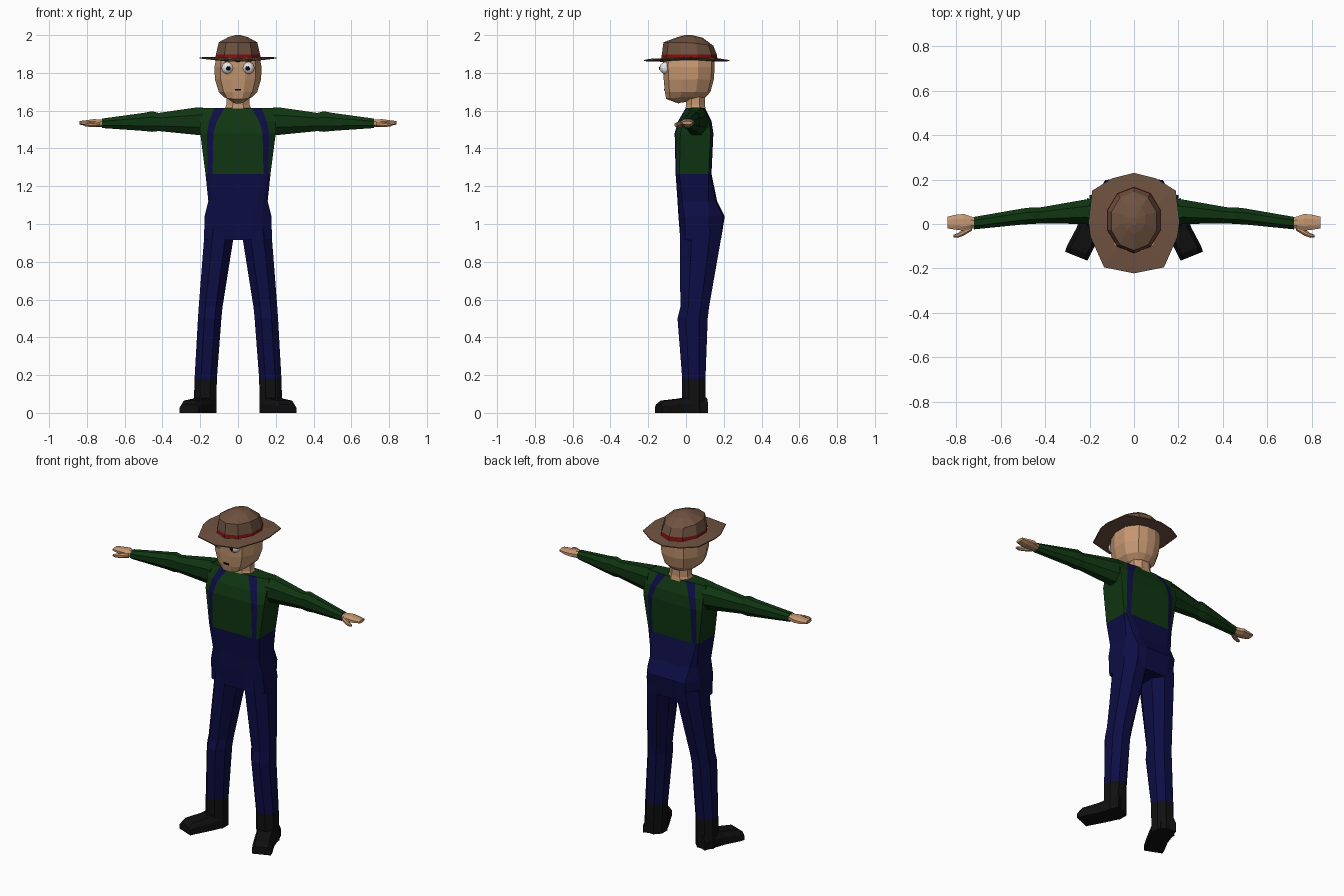
import bpy, bmesh, math
from mathutils import Vector

cube = bpy.data.objects.get("Cube")
if cube:
    bpy.data.objects.remove(cube, do_unlink=True)


def material(name, *rgb):
    m = bpy.data.materials.new(name)
    m.use_nodes = True
    m.diffuse_color = (*rgb, 1)
    m.node_tree.nodes["Principled BSDF"].inputs["Base Color"].default_value = (*rgb, 1)
    return m


GREEN = material("shirt green", .005, .036, .006)
NAVY = material("overall navy", .004, .004, .06)
SKIN = material("skin", .56, .31, .165)
BROWN = material("hat brown", .16, .085, .052)
RED = material("band red", .22, .005, .005)
BLACK = material("boot black", .005, .005, .005)
WHITE = material("eye white", .8, .8, .8)
DARK = material("pupil black", .002, .002, .002)


def finish(name, bm, mats):
    bmesh.ops.recalc_face_normals(bm, faces=bm.faces)
    me = bpy.data.meshes.new(name)
    bm.to_mesh(me)
    bm.free()
    for m in mats:
        me.materials.append(m)
    ob = bpy.data.objects.new(name, me)
    bpy.context.collection.objects.link(ob)
    return ob


def loft(name, rings, mats, rule=lambda row, col: 0, side=1):
    """Skin a list of equal point rings; side=-1 mirrors the part."""
    bm = bmesh.new()
    rows = [[bm.verts.new((p[0] * side, p[1], p[2])) for p in r] for r in rings]
    n = len(rows[0])
    for j in range(len(rows) - 1):
        for i in range(n):
            k = (i + 1) % n
            f = bm.faces.new((rows[j][i], rows[j][k], rows[j + 1][k], rows[j + 1][i]))
            f.material_index = rule(j, i)
    for j, row in ((0, rows[0]), (len(rows) - 2, rows[-1])):
        bm.faces.new(row).material_index = rule(j, -1)
    return finish(name, bm, mats)


def octagon(u0, u1, v0, v1, cut=.28):
    """Rectangle with cut corners."""
    a, b = (u1 - u0) * cut, (v1 - v0) * cut
    return [(u0 + a, v0), (u1 - a, v0), (u1, v0 + b), (u1, v1 - b),
            (u1 - a, v1), (u0 + a, v1), (u0, v1 - b), (u0, v0 + b)]


def level(z, x0, x1, y0, y1, cut=.28):
    return [(x, y, z) for x, y in octagon(x0, x1, y0, y1, cut)]


def upright(x, y0, y1, z0, z1, cut=.28):
    return [(x, y, z) for y, z in octagon(y0, y1, z0, z1, cut)]


def mirrored(half):
    return half + [(-x, *rest) for x, *rest in reversed(half)]


# Torso: strap columns run up the front and back
def torso_ring(z, xi, xo, w, yf, yb, sf, sb):
    return mirrored([(xi, yf, z), (xo, yf + .008, z), (w, sf, z),
                     (w, sb, z), (xo, yb - .008, z), (xi, yb, z)])


torso = [torso_ring(*r) for r in (
    (.915, .08, .13, .18, -.03, .185, .0, .11),
    (1.04, .08, .13, .177, -.04, .205, -.01, .12),
    (1.12, .10, .135, .157, -.045, .165, -.02, .12),
    (1.265, .135, .16, .172, -.055, .135, -.035, .12),
    (1.48, .13, .165, .2, -.06, .145, -.03, .13),
    (1.545, .112, .152, .2, -.042, .135, -.01, .12),
    (1.615, .07, .125, .2, 0, .10, .02, .09))]
loft("torso", torso, [NAVY, GREEN],
     lambda row, col: int(row > 2 and col not in (0, 4, 6, 10)))

for side, tag in ((1, "left"), (-1, "right")):
    # Trouser leg with boot shaft
    loft(tag + "_leg", [
        level(0, .115, .235, -.02, .105),
        level(.18, .112, .23, -.02, .103),
        level(.5, .088, .212, -.045, .115),
        level(.56, .082, .208, -.03, .122),
        level(.92, .025, .18, -.032, .185),
        level(.98, .005, .178, -.03, .19)], [BLACK, NAVY],
        lambda row, col: int(row > 0), side)

    # Boot foot turned outward
    foot = []
    for cx, cy, half, top in ((.168, .1, .045, .08), (.178, .03, .06, .085),
                              (.205, -.035, .056, .075), (.25, -.12, .056, .065),
                              (.26, -.145, .054, .045)):
        dx, dy = half * .93, half * .37
        foot.append([(cx - dx, cy - dy, 0), (cx + dx, cy + dy, 0),
                     (cx + dx, cy + dy, top * .6), (cx + dx * .7, cy + dy * .7, top),
                     (cx - dx * .7, cy - dy * .7, top), (cx - dx, cy - dy, top * .6)])
    loft(tag + "_foot", foot, [BLACK], side=side)

    # Sleeve
    loft(tag + "_sleeve", [
        upright(.185, -.005, .115, 1.47, 1.618),
        upright(.22, 0, .11, 1.472, 1.617),
        upright(.42, .003, .075, 1.492, 1.588),
        upright(.455, .0, .075, 1.488, 1.597),
        upright(.50, -.002, .07, 1.493, 1.588),
        upright(.72, -.024, .032, 1.508, 1.558)], [GREEN], side=side)

    # Hand and thumb
    loft(tag + "_hand", [
        upright(.70, -.018, .026, 1.514, 1.552),
        upright(.735, -.022, .034, 1.514, 1.554),
        upright(.765, -.03, .045, 1.515, 1.555),
        upright(.80, -.026, .042, 1.518, 1.55),
        upright(.84, -.02, .033, 1.527, 1.545)], [SKIN], side=side)
    loft(tag + "_thumb", [
        upright(.73, -.03, -.005, 1.516, 1.545),
        upright(.77, -.054, -.025, 1.514, 1.54),
        upright(.795, -.062, -.042, 1.515, 1.535),
        upright(.812, -.06, -.048, 1.518, 1.53)], [SKIN], side=side)

    # Eye and pupil
    for part, mat, r, loc in (("_eye", WHITE, .032, (.055, -.108, 1.826)),
                              ("_pupil", DARK, .013, (.052, -.131, 1.824))):
        bm = bmesh.new()
        bmesh.ops.create_uvsphere(bm, u_segments=12, v_segments=8, radius=r)
        ob = finish(tag + part, bm, [mat])
        ob.location = (loc[0] * side, loc[1], loc[2])

# Neck
loft("neck", [level(1.59, -.078, .078, -.005, .108),
              level(1.63, -.062, .062, .0, .1),
              level(1.70, -.06, .06, .0, .1)], [SKIN])


# Head
def head_ring(z, w, yf, yb, lift=0):
    d = yb - yf
    return mirrored([(w * .3, yf, z), (w * .75, yf + d * .1, z + lift * .3),
                     (w, yf + d * .36, z + lift), (w, yf + d * .68, z + lift),
                     (w * .62, yb - d * .06, z + lift), (w * .22, yb, z + lift)])


loft("head", [head_ring(1.638, .035, -.04, .07, .015),
              head_ring(1.662, .075, -.105, .105, .01),
              head_ring(1.70, .102, -.112, .13),
              head_ring(1.765, .122, -.118, .147),
              head_ring(1.83, .125, -.122, .152),
              head_ring(1.88, .115, -.12, .15)], [SKIN])

# Mouth
bm = bmesh.new()
bmesh.ops.create_cube(bm, size=1)
mouth = finish("mouth", bm, [DARK])
mouth.scale = (.034, .008, .01)
mouth.location = (0, -.113, 1.711)

# Hat brim
edge = [(.0001, -.222), (.135, -.195), (.195, -.06), (.205, .01),
        (.188, .15), (.1, .205), (.0001, .23)]
brim = []
for scale, dz in ((.5, -.004), (1, 0), (1, .006), (.5, .014)):
    brim.append(mirrored([(x * scale, y * scale, 1.862 + dz + .014 * scale * (x / .2) ** 2)
                          for x, y in edge]))
loft("hat_brim", brim, [BROWN])


# Hat crown with band
def crown_ring(z, w, yf, yb, back=0):
    out = []
    mid, half = (yf + yb) / 2, (yb - yf) / 2
    for i in range(10):
        a = math.tau * (i + .5) / 10
        y = math.sin(a)
        out.append((w * 1.05 * math.cos(a), mid + half * 1.05 * y, z - back * max(0, y)))
    return out


loft("hat_crown", [crown_ring(1.865, .122, -.125, .16),
                   crown_ring(1.876, .121, -.124, .159),
                   crown_ring(1.898, .117, -.121, .156),
                   crown_ring(1.962, .102, -.113, .138, .018),
                   crown_ring(1.99, .05, -.04, .085, .004),
                   crown_ring(2.0, .012, -.005, .03)], [BROWN, RED],
     lambda row, col: int(row == 1))
